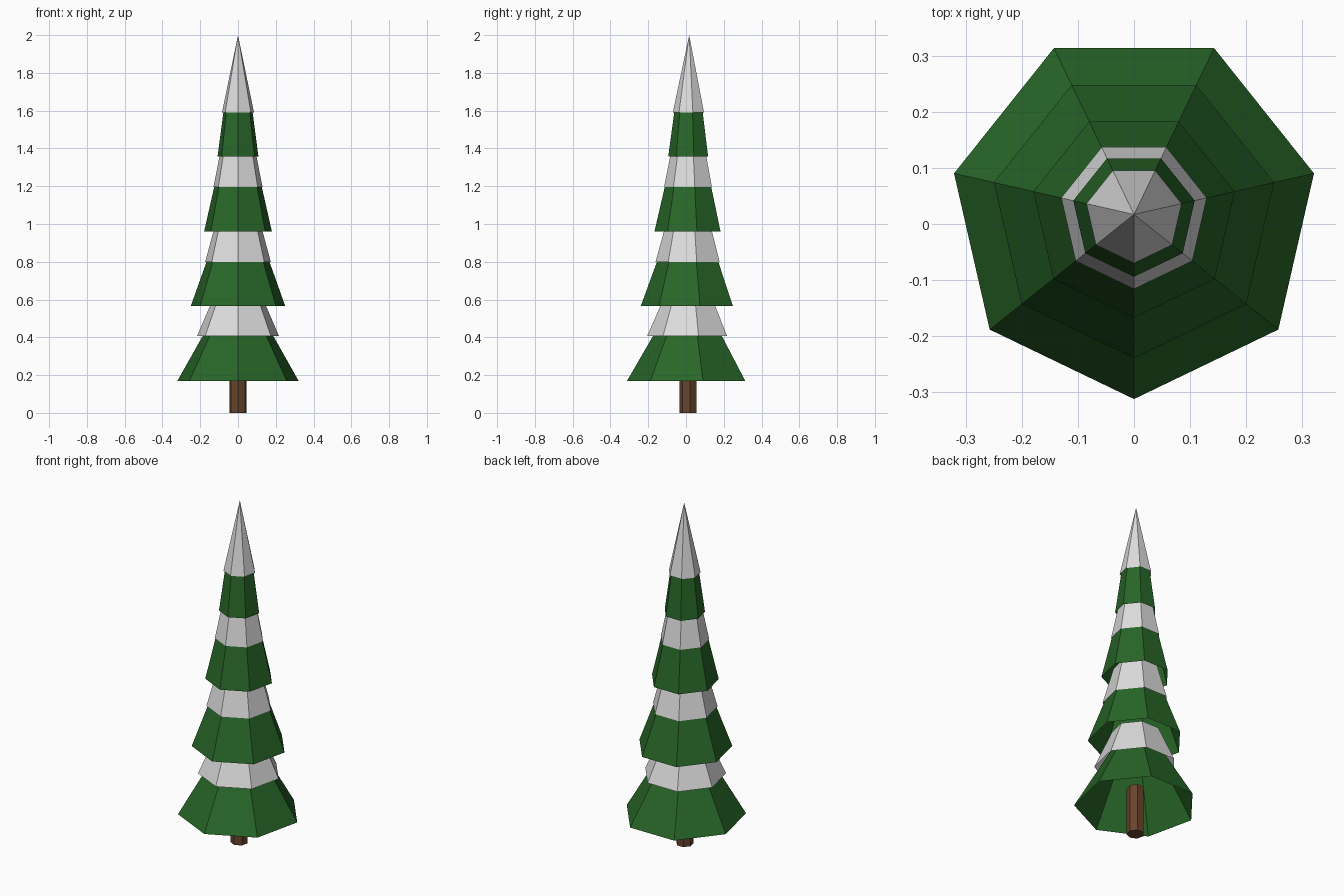
import bpy
import bmesh
from math import cos, sin, pi

cube = bpy.data.objects.get("Cube")
if cube:
    bpy.data.objects.remove(cube, do_unlink=True)

SIDES = 7
AXIS_Y = 0.017


def make_material(name, rgb):
    mat = bpy.data.materials.new(name)
    mat.use_nodes = True
    color = (*rgb, 1.0)
    mat.diffuse_color = color
    mat.node_tree.nodes["Principled BSDF"].inputs["Base Color"].default_value = color
    return mat


green = make_material("needle green", (0.021, 0.133, 0.021))
snow = make_material("snow white", (0.72, 0.72, 0.72))
bark = make_material("bark brown", (0.138, 0.058, 0.025))


def frustum(name, mat, z0, r0, z1, r1, y=AXIS_Y, base=False, top=True):
    """Seven-sided flat-faced cone section with one corner facing the front."""
    bm = bmesh.new()

    def ring(z, r):
        angles = [-pi / 2 + 2 * pi * i / SIDES for i in range(SIDES)]
        return [bm.verts.new((r * cos(a), y + r * sin(a), z)) for a in angles]

    low = ring(z0, r0)
    high = ring(z1, r1) if r1 else [bm.verts.new((0, y, z1))]
    for i in range(SIDES):
        j = (i + 1) % SIDES
        if r1:
            bm.faces.new((low[i], low[j], high[j], high[i]))
        else:
            bm.faces.new((low[i], low[j], high[0]))
    if base:
        bm.faces.new(low[::-1])
    if top and r1:
        bm.faces.new(high)
    mesh = bpy.data.meshes.new(name)
    bm.to_mesh(mesh)
    bm.free()
    mesh.materials.append(mat)
    obj = bpy.data.objects.new(name, mesh)
    bpy.context.collection.objects.link(obj)
    return obj


# Trunk, ending inside the hollow lowest tier
frustum("trunk", bark, 0, 0.047, 0.28, 0.047, y=0.012, base=True)

# Hollow branch tiers: bottom height, bottom radius, top height, top radius
branches = [
    (0.17, 0.329, 0.50, 0.138),
    (0.567, 0.256, 0.89, 0.138),
    (0.96, 0.184, 1.28, 0.110),
    (1.357, 0.111, 1.66, 0.070),
]
for i, tier in enumerate(branches):
    frustum(f"branch_tier_{i + 1}", green, *tier)

# Snow skirts, each lying over a branch tier and running up under the next
skirts = [
    (0.407, 0.2225, 0.62, 0.129),
    (0.80, 0.178, 1.01, 0.120),
    (1.197, 0.133, 1.41, 0.090),
]
for i, skirt in enumerate(skirts):
    frustum(f"snow_skirt_{i + 1}", snow, *skirt)

# Pointed snow cap
frustum("snow_cap", snow, 1.59, 0.087, 2.0, 0)
